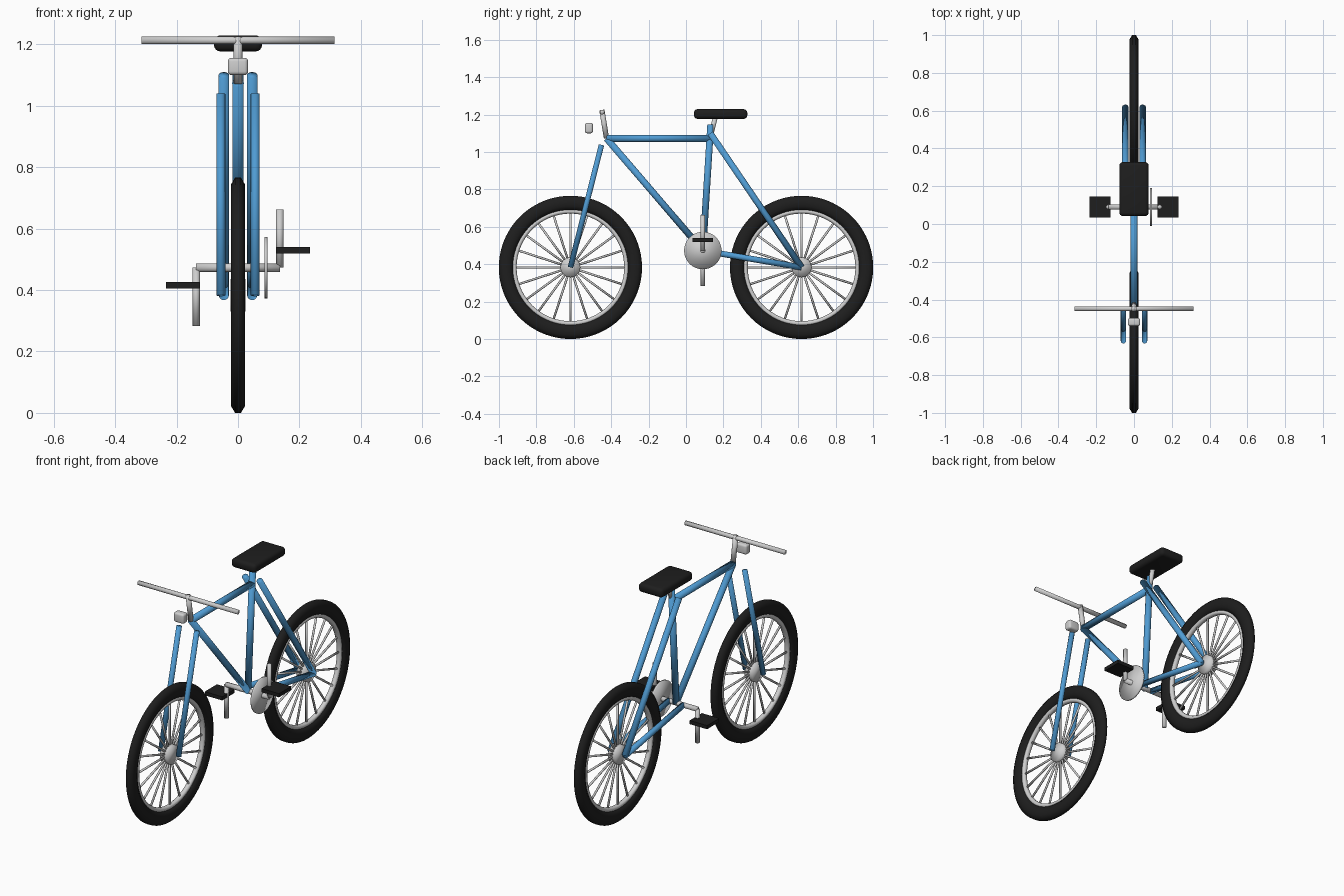
import bpy, bmesh
from math import sin, cos, pi
from mathutils import Vector, Matrix

cube = bpy.data.objects.get("Cube")
if cube:
    bpy.data.objects.remove(cube, do_unlink=True)


def material(name, rgb):
    m = bpy.data.materials.new(name)
    m.use_nodes = True
    m.diffuse_color = (*rgb, 1)
    m.node_tree.nodes["Principled BSDF"].inputs["Base Color"].default_value = (*rgb, 1)
    return m


BLUE = material("frame_blue", (0.08, 0.33, 0.65))
METAL = material("bare_metal", (0.62, 0.62, 0.62))
BLACK = material("black_rubber", (0.013, 0.013, 0.013))


def finish(name, bm, mat, smooth=True):
    bmesh.ops.recalc_face_normals(bm, faces=bm.faces)
    for f in bm.faces:
        f.smooth = smooth
    mesh = bpy.data.meshes.new(name)
    bm.to_mesh(mesh)
    bm.free()
    mesh.materials.append(mat)
    ob = bpy.data.objects.new(name, mesh)
    bpy.context.collection.objects.link(ob)
    return ob


def add_tube(bm, a, b, r, sides):
    a, b = Vector(a), Vector(b)
    turn = (b - a).to_track_quat('Z', 'Y').to_matrix().to_4x4()
    bmesh.ops.create_cone(bm, cap_ends=True, segments=sides, radius1=r, radius2=r,
                          depth=(b - a).length,
                          matrix=Matrix.Translation((a + b) / 2) @ turn)


def tube(name, a, b, r, mat, sides=24):
    bm = bmesh.new()
    add_tube(bm, a, b, r, sides)
    return finish(name, bm, mat)


def box(name, centre, size, mat, bevel=0.0):
    bm = bmesh.new()
    bmesh.ops.create_cube(bm, size=1, matrix=Matrix.Translation(centre) @ Matrix.Diagonal((*size, 1)))
    if bevel:
        bmesh.ops.bevel(bm, geom=bm.edges[:], offset=bevel, segments=4, profile=0.5, affect='EDGES')
    return finish(name, bm, mat, smooth=bevel > 0)


def ring(name, profile, centre, mat, steps=72):
    """Turn a closed (x, radius) profile about the wheel axle."""
    bm = bmesh.new()
    loops = [[bm.verts.new(Vector(centre) + Vector((x, r * cos(t), r * sin(t)))) for x, r in profile]
             for t in (2 * pi * i / steps for i in range(steps))]
    n = len(profile)
    for i, here in enumerate(loops):
        there = loops[(i + 1) % steps]
        for j in range(n):
            k = (j + 1) % n
            bm.faces.new((here[j], here[k], there[k], there[j]))
    return finish(name, bm, mat)


def oval(half_width, radius, half_depth, count):
    return [(half_width * sin(t), radius + half_depth * cos(t))
            for t in (2 * pi * (i + 0.5) / count for i in range(count))]


AXLE_Z, AXLE_Y = 0.383, 0.618
CRANK = Vector((0, 0.09, 0.473))

# Wheels
for end, y in (("front", -AXLE_Y), ("rear", AXLE_Y)):
    c = Vector((0, y, AXLE_Z))
    ring(end + "_tire", oval(0.025, 0.344, 0.042, 8), c, BLACK)
    ring(end + "_rim", oval(0.015, 0.3, 0.013, 10), c, METAL)
    tube(end + "_hub", c - Vector((0.025, 0, 0)), c + Vector((0.025, 0, 0)), 0.053, METAL, 32)
    bm = bmesh.new()
    for i in range(20):
        t = 2 * pi * i / 20
        add_tube(bm, c, c + Vector((0, cos(t), sin(t))) * 0.3, 0.006, 8)
    finish(end + "_spokes", bm, METAL)

# Main frame
head = (0, -0.425, 1.073)
tube("top_tube", head, (0, 0.13, 1.073), 0.019, BLUE)
tube("down_tube", head, CRANK, 0.018, BLUE)
tube("seat_tube", CRANK, (0, 0.132, 1.147), 0.018, BLUE)

# Paired stays, fork blades, cranks and pedals
for side, s in (("left", 1), ("right", -1)):
    rear = (s * 0.046, AXLE_Y, AXLE_Z)
    tube(side + "_seat_stay", (s * 0.046, 0.13, 1.1), rear, 0.017, BLUE)
    tube(side + "_chain_stay", (s * 0.046, CRANK.y, CRANK.z), rear, 0.016, BLUE)
    tube(side + "_fork_blade", (s * 0.056, -0.452, 1.038), (s * 0.056, -AXLE_Y, AXLE_Z), 0.0145, BLUE)
    hinge = CRANK + Vector((s * 0.136, 0, 0))
    tube(side + "_crank_arm", hinge, hinge + Vector((0, 0, s * 0.19)), 0.012, METAL)
    box(side + "_pedal", CRANK + Vector((s * 0.18, 0, s * 0.057)), (0.11, 0.11, 0.021), BLACK)

# Drive
tube("crank_axle", CRANK - Vector((0.136, 0, 0)), CRANK + Vector((0.136, 0, 0)), 0.014, METAL)
tube("chainring", CRANK + Vector((0.086, 0, 0)), CRANK + Vector((0.096, 0, 0)), 0.1, METAL, 48)

# Seat
tube("seat_post", (0, 0.13, 1.08), (0, 0.158, 1.19), 0.013, METAL)
box("seat", (0, 0.185, 1.203), (0.156, 0.286, 0.052), BLACK, 0.02)

# Steering and lamp
tube("stem", head, (0, -0.45, 1.225), 0.014, METAL)
tube("handlebar", (-0.315, -0.448, 1.213), (0.315, -0.448, 1.213), 0.0125, METAL)
box("lamp", (0, -0.519, 1.128), (0.066, 0.043, 0.056), METAL, 0.012)
